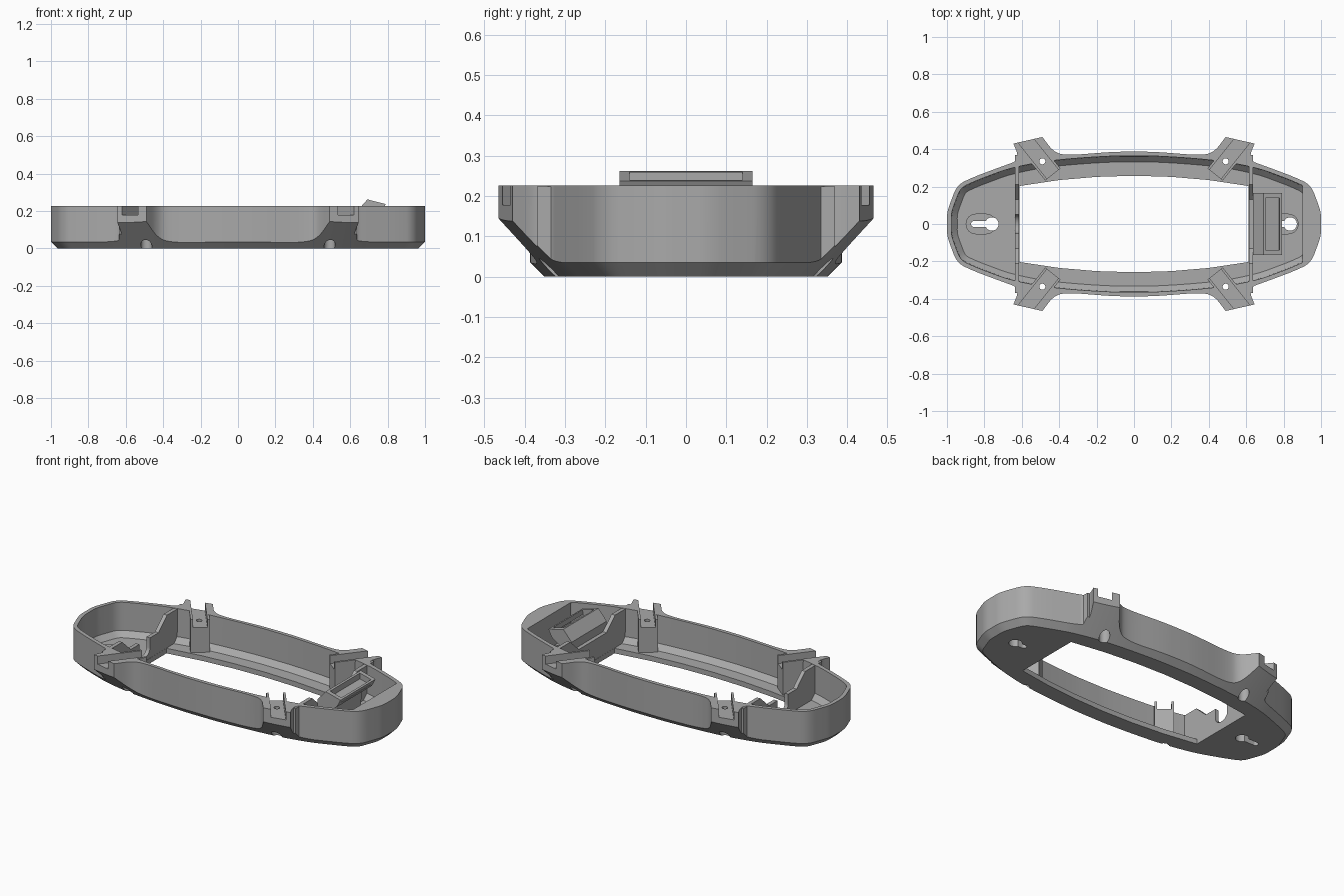
import bpy, bmesh, math
from mathutils import Vector

if "Cube" in bpy.data.objects:
    bpy.data.objects.remove(bpy.data.objects["Cube"])

grey = bpy.data.materials.new("plain_grey")
grey.use_nodes = True
grey.diffuse_color = (0.4, 0.4, 0.4, 1)
grey.node_tree.nodes["Principled BSDF"].inputs["Base Color"].default_value = (0.4, 0.4, 0.4, 1)


def loft(name, rings):
    """Closed solid through rings of equal point count."""
    bm = bmesh.new()
    loops = [[bm.verts.new(p) for p in ring] for ring in rings]
    n = len(rings[0])
    for a, b in zip(loops, loops[1:]):
        for i in range(n):
            j = (i + 1) % n
            bm.faces.new((a[i], a[j], b[j], b[i]))
    bm.faces.new(loops[0])
    bm.faces.new(loops[-1])
    bmesh.ops.recalc_face_normals(bm, faces=bm.faces)
    me = bpy.data.meshes.new(name)
    bm.to_mesh(me)
    bm.free()
    me.materials.append(grey)
    ob = bpy.data.objects.new(name, me)
    bpy.context.collection.objects.link(ob)
    return ob


def prism(name, loop, z0, z1):
    return loft(name, [[(x, y, z) for x, y in loop] for z in (z0, z1)])


def combine(target, tool, op):
    """Apply a boolean and discard the tool."""
    mod = target.modifiers.new("bool", 'BOOLEAN')
    mod.operation, mod.object, mod.solver = op, tool, 'EXACT'
    dg = bpy.context.evaluated_depsgraph_get()
    me = bpy.data.meshes.new_from_object(target.evaluated_get(dg))
    target.modifiers.clear()
    target.data = me
    bpy.data.objects.remove(tool)


def soften(pts, rounds=3):
    """Corner-cutting for an open path, ends kept."""
    for _ in range(rounds):
        out = [pts[0]]
        for a, b in zip(pts, pts[1:]):
            a, b = Vector(a), Vector(b)
            out += [tuple(a.lerp(b, 0.25)), tuple(a.lerp(b, 0.75))]
        pts = out + [pts[-1]]
    return pts


def mirror4(q):
    return (q + [(x, -y) for x, y in q[-2::-1]] + [(-x, -y) for x, y in q[1:]]
            + [(-x, y) for x, y in q[-2:0:-1]])


def offset(loop, d):
    out = []
    for i, p in enumerate(loop):
        t = Vector(loop[(i + 1) % len(loop)]) - Vector(loop[i - 1])
        out.append(tuple(Vector(p) + Vector((-t.y, t.x)).normalized() * d))
    return out


def stadium(x0, x1, r, n=12):
    arc = [math.pi * (i / n - 0.5) for i in range(n + 1)]
    return ([(x1 + r * math.cos(a), r * math.sin(a)) for a in arc]
            + [(x0 - r * math.cos(a), -r * math.sin(a)) for a in arc])


def circle(cx, cy, r, n=24):
    return [(cx + r * math.cos(math.tau * i / n), cy + r * math.sin(math.tau * i / n)) for i in range(n)]


# Outlines
end = [(0.68, 0.317), (0.76, 0.288), (0.86, 0.25), (0.945, 0.21), (0.98, 0.12), (1, 0.06), (1, 0)]
hull = mirror4(soften([(0, 0.387), (0.12, 0.387), (0.35, 0.372), (0.52, 0.352)] + end))
eared = mirror4(soften([(0, 0.387), (0.12, 0.386), (0.36, 0.366), (0.43, 0.385), (0.49, 0.465)])
                + soften([(0.645, 0.43), (0.62, 0.37), (0.63, 0.335)] + end))

# Outer shell with the four ears, hollowed with a sloped foot
shell = prism("shell", eared, 0, 0.226)


def cavity_ring(d, z):
    return [(min(x, 0.9), y, z) for x, y in offset(hull, -d)]


combine(shell, loft("cavity", [cavity_ring(0.055, 0.03), cavity_ring(0.025, 0.06),
                               cavity_ring(0.022, 0.3)]), 'DIFFERENCE')
opening = mirror4([(0, 0.258), (0.2, 0.252), (0.4, 0.235), (0.613, 0.203), (0.613, 0)])
combine(shell, prism("opening", opening, -0.1, 0.1), 'DIFFERENCE')

# Corner sockets: pillars running diagonally out to the ears
CORNERS = [(sx, sy) for sx in (1, -1) for sy in (1, -1)]
HOLE = Vector((0.49, 0.335))
OUT = Vector((0.62, 0.78)).normalized()
SIDE = Vector((OUT.y, -OUT.x))


def diagonal(u0, u1, w, sx, sy):
    pts = [HOLE + OUT * u + SIDE * s for u, s in ((u0, -w), (u1, -w), (u1, w), (u0, w))]
    return [(p.x * sx, p.y * sy) for p in pts]


for sx, sy in CORNERS:
    combine(shell, prism("pillar", diagonal(-0.09, 0.06, 0.052, sx, sy), 0.011, 0.2255), 'UNION')

# Bulkheads across both ends of the opening; the right one has a cable notch
half = [(0.37, 0.012), (0.37, 0.224), (0.21, 0.224), (0.13, 0.15), (0.05, 0.15)]
notch = [(0.05 * math.cos(a), 0.09 - 0.04 * math.sin(a)) for a in
         [math.pi * i / 10 for i in range(11)]]
for sx in (1, -1):
    prof = half + (notch if sx < 0 else []) + [(-y, z) for y, z in half[::-1]]
    combine(shell, loft("bulkhead", [[(sx * x, y, z) for y, z in prof] for x in (0.614, 0.637)]), 'UNION')

# Raised rims round the keyholes
for x0, x1 in ((-0.845, -0.79), (0.79, 0.825)):
    combine(shell, prism("keyhole_rim", stadium(x0, x1, 0.055), 0.015, 0.045), 'UNION')

# Underside slope that trims walls and ears
combine(shell, loft("taper", [[(x, y, z) for x, y in offset(hull, z - 0.035)]
                              for z in (-0.01, 0.25)]), 'INTERSECT')

# Socket channels and screw holes
for sx, sy in CORNERS:
    hx, hy = HOLE.x * sx, HOLE.y * sy
    combine(shell, prism("channel", diagonal(-0.1, 0.3, 0.039, sx, sy), 0.178, 0.3), 'DIFFERENCE')
    combine(shell, prism("counterbore", circle(hx, hy, 0.03), -0.1, 0.13), 'DIFFERENCE')
    combine(shell, prism("screw_hole", circle(hx, hy, 0.016), 0.1, 0.3), 'DIFFERENCE')

# Keyhole slots
for head, tail in ((-0.76, -0.855), (0.835, 0.775)):
    combine(shell, prism("keyhole_head", circle(head, 0, 0.036), -0.1, 0.1), 'DIFFERENCE')
    combine(shell, prism("keyhole_slot", stadium(tail, head, 0.016), -0.1, 0.1), 'DIFFERENCE')

# Tilted connector tray on the left end
side = [(0.637, 0.02), (0.637, 0.2), (0.692, 0.262), (0.79, 0.237), (0.765, 0.19), (0.7, 0.15), (0.69, 0.02)]
tray = loft("connector_tray", [[(x, y, z) for x, z in side] for y in (-0.165, 0.165)])
pocket = [(0.704, 0.3), (0.704, 0.225), (0.776, 0.207), (0.782, 0.3)]
combine(tray, loft("pocket", [[(x, y, z) for x, z in pocket] for y in (-0.14, 0.14)]), 'DIFFERENCE')

for ob in (shell, tray):
    bpy.ops.object.select_all(action='DESELECT')
    ob.select_set(True)
    bpy.context.view_layer.objects.active = ob
    bpy.ops.object.shade_smooth_by_angle(angle=math.radians(25))
